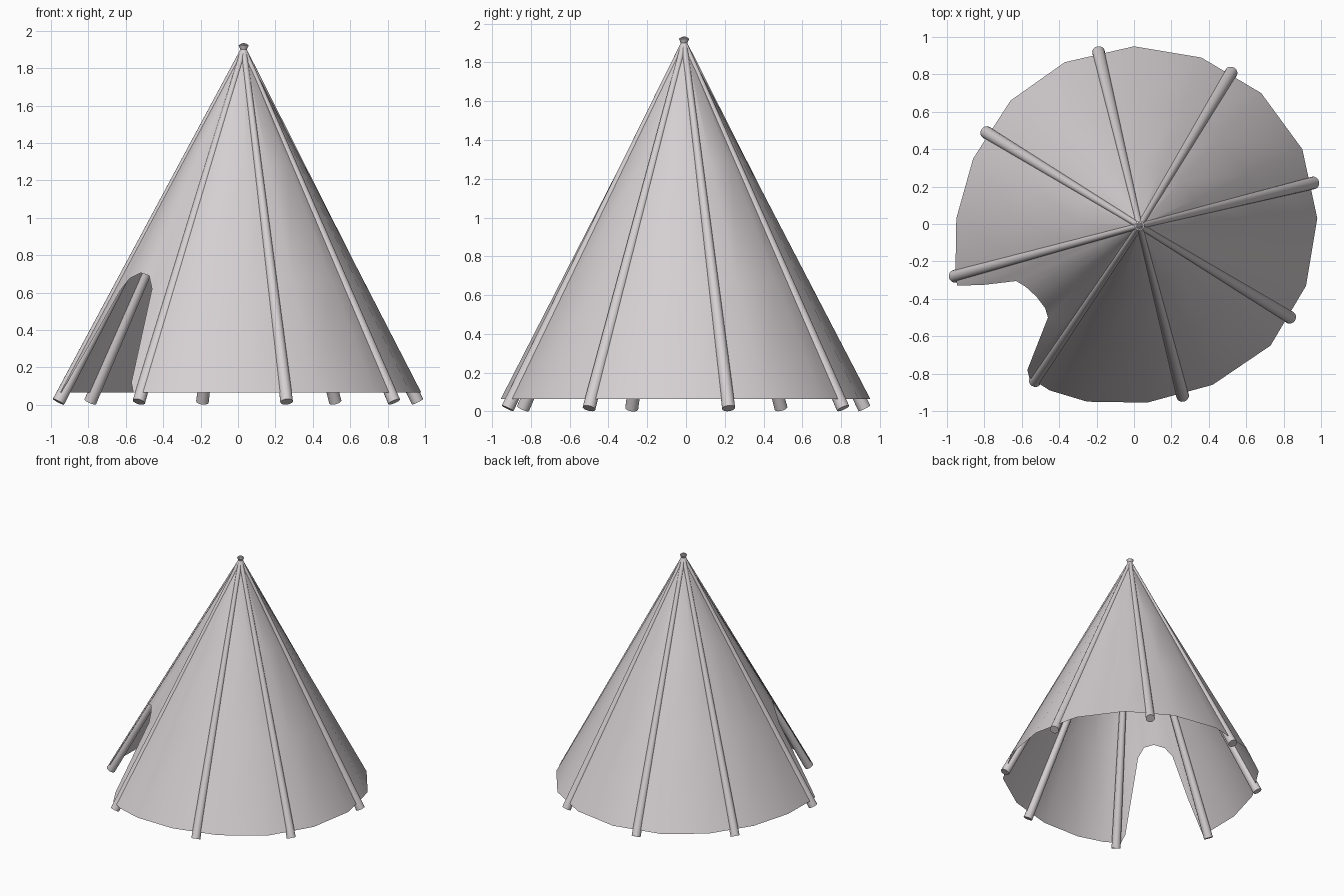
import bpy, bmesh, math
from mathutils import Vector

cube = bpy.data.objects.get("Cube")
if cube:
    bpy.data.objects.remove(cube, do_unlink=True)

canvas = bpy.data.materials.new("pale_canvas")
canvas.use_nodes = True
colour = (0.66, 0.62, 0.63, 1)
canvas.diffuse_color = colour
canvas.node_tree.nodes["Principled BSDF"].inputs["Base Color"].default_value = colour

APEX = Vector((0.03, -0.01, 1.91))
HEM = 0.065


def finish(bm, name, angle):
    bmesh.ops.recalc_face_normals(bm, faces=bm.faces)
    mesh = bpy.data.meshes.new(name)
    bm.to_mesh(mesh)
    bm.free()
    obj = bpy.data.objects.new(name, mesh)
    bpy.context.collection.objects.link(obj)
    mesh.materials.append(canvas)
    bpy.ops.object.select_all(action="DESELECT")
    obj.select_set(True)
    bpy.context.view_layer.objects.active = obj
    bpy.ops.object.shade_smooth_by_angle(angle=math.radians(angle))
    return obj


# Lower edge of the cover, counterclockwise from the door's right jamb to its left
hem = [(-0.45, -0.89), (-0.25, -0.95), (0.07, -0.955), (0.42, -0.86),
       (0.73, -0.65), (0.92, -0.33), (0.98, 0.03), (0.90, 0.40),
       (0.68, 0.70), (0.36, 0.89), (0, 0.95), (-0.37, 0.865),
       (-0.66, 0.66), (-0.86, 0.35), (-0.95, 0.03), (-0.955, -0.28),
       (-0.945, -0.33)]
# Rounded doorway, left jamb over the arch to right jamb
door = [(-0.80, -0.325, 0.31), (-0.63, -0.305, 0.61), (-0.58, -0.335, 0.675),
        (-0.52, -0.39, 0.705), (-0.475, -0.45, 0.69), (-0.46, -0.50, 0.62),
        (-0.57, -0.78, 0.12), (-0.56, -0.82, HEM)]
edge = [Vector((x, y, HEM)) for x, y in hem] + [Vector(p) for p in door]

# Cover: rings shrinking from the lower edge towards the apex
bm = bmesh.new()
rings = [[bm.verts.new(p.lerp(APEX, t)) for p in edge]
         for t in (0, 0.33, 0.66, 0.99)]
for low, high in zip(rings, rings[1:]):
    for i in range(len(edge)):
        j = (i + 1) % len(edge)
        bm.faces.new((low[i], low[j], high[j], high[i]))
finish(bm, "tent_cover", 60)

# Poles: tapered cylinders crossing just below their tips
feet = [(0.96, 0.22), (0.52, 0.81), (-0.19, 0.92), (-0.79, 0.49),
        (-0.96, -0.28), (-0.53, -0.84), (0.26, -0.92), (0.835, -0.50)]
cross = APEX - Vector((0, 0, 0.01))
for n, (x, y) in enumerate(feet):
    foot = Vector((x, y, 0.016))
    axis = (cross - foot).normalized()
    tip = cross + axis * 0.03
    bm = bmesh.new()
    bmesh.ops.create_cone(bm, cap_ends=True, segments=16, radius1=0.034,
                          radius2=0.015, depth=(tip - foot).length)
    turn = axis.to_track_quat("Z", "Y").to_matrix()
    bmesh.ops.rotate(bm, verts=bm.verts, matrix=turn)
    bmesh.ops.translate(bm, verts=bm.verts, vec=(foot + tip) / 2)
    finish(bm, f"pole_{n + 1}", 40)
